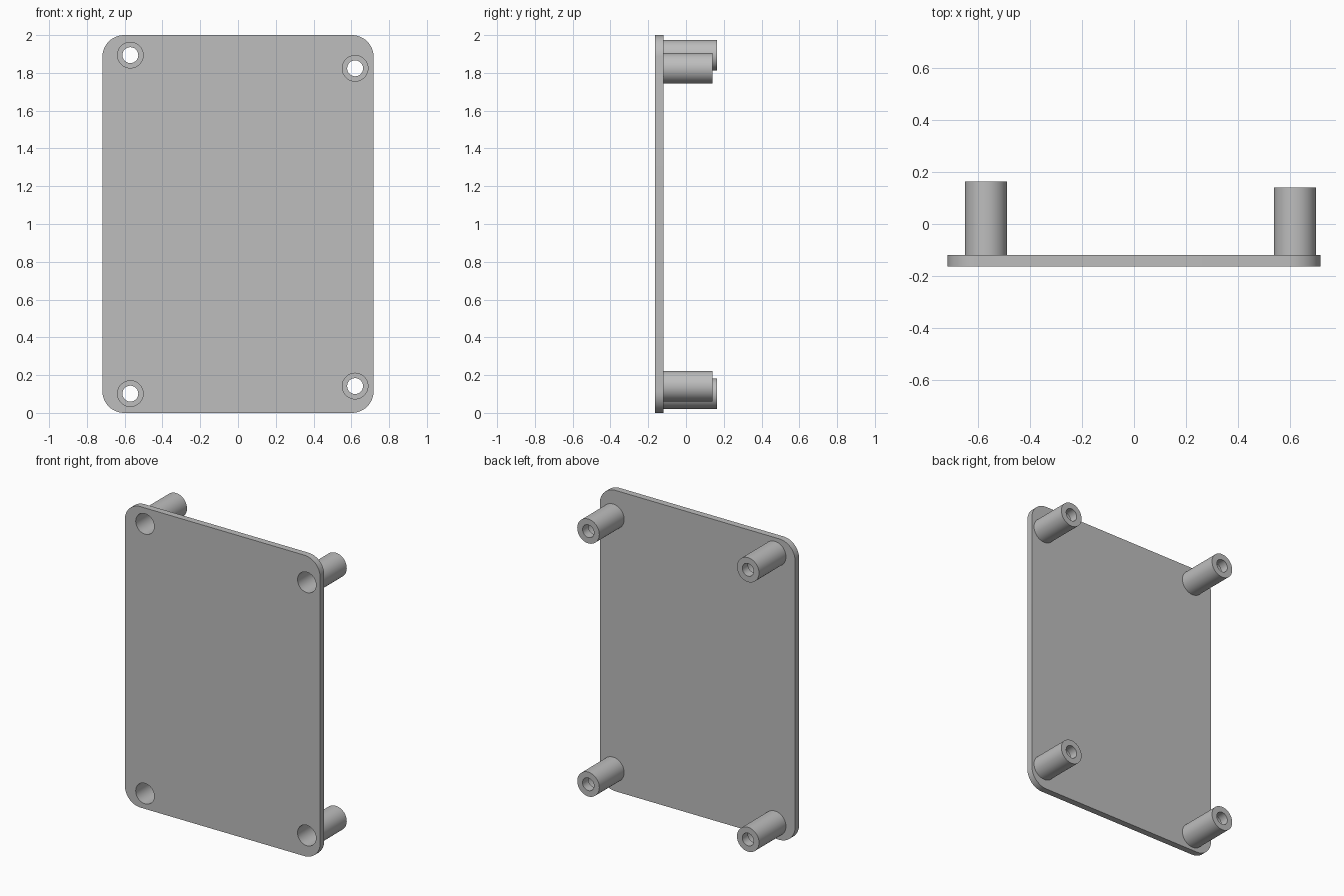
import bpy, bmesh
from math import pi, sin, cos, radians

if "Cube" in bpy.data.objects:
    bpy.data.objects.remove(bpy.data.objects["Cube"], do_unlink=True)

grey = bpy.data.materials.new("plain grey")
grey.use_nodes = True
colour = (0.51, 0.51, 0.51, 1)
grey.diffuse_color = colour
grey.node_tree.nodes["Principled BSDF"].inputs["Base Color"].default_value = colour

HALF_W, HEIGHT, CORNER = 0.718, 2.0, 0.115
FRONT, BACK = -0.163, -0.12
POST_R, RECESS_R, BORE_R = 0.081, 0.068, 0.042
END_WALL = 0.06
SIDES = 48


def make_object(name, bm):
    bmesh.ops.recalc_face_normals(bm, faces=bm.faces)
    mesh = bpy.data.meshes.new(name)
    bm.to_mesh(mesh)
    bm.free()
    obj = bpy.data.objects.new(name, mesh)
    bpy.context.collection.objects.link(obj)
    mesh.materials.append(grey)
    return obj


def smooth(obj):
    bpy.ops.object.select_all(action="DESELECT")
    obj.select_set(True)
    bpy.context.view_layer.objects.active = obj
    bpy.ops.object.shade_smooth_by_angle(angle=radians(30))


def prism(name, outline, y0, y1):
    """Extrude an x-z outline along y."""
    bm = bmesh.new()
    face = bm.faces.new([bm.verts.new((x, y0, z)) for x, z in outline])
    out = bmesh.ops.extrude_face_region(bm, geom=[face])
    moved = [v for v in out["geom"] if isinstance(v, bmesh.types.BMVert)]
    bmesh.ops.translate(bm, verts=moved, vec=(0, y1 - y0, 0))
    return make_object(name, bm)


def circle(x, z, r):
    return [(x + r * cos(2 * pi * i / SIDES), z + r * sin(2 * pi * i / SIDES))
            for i in range(SIDES)]


def lathe(name, x, z, profile):
    """Revolve a (radius, y) profile around an axis along y."""
    bm = bmesh.new()
    rings = [[bm.verts.new((px, y, pz)) for px, pz in circle(x, z, r)]
             for r, y in profile]
    for a, b in zip(rings, rings[1:]):
        for i in range(SIDES):
            j = (i + 1) % SIDES
            bm.faces.new((a[i], a[j], b[j], b[i]))
    return make_object(name, bm)


# Rounded plate
outline = []
steps = 12
for quarter, (sx, sz) in enumerate([(1, 1), (-1, 1), (-1, -1), (1, -1)]):
    cx = sx * (HALF_W - CORNER)
    cz = HEIGHT / 2 + sz * (HEIGHT / 2 - CORNER)
    for i in range(steps + 1):
        a = (quarter + i / steps) * pi / 2
        outline.append((cx + CORNER * cos(a), cz + CORNER * sin(a)))
plate = prism("plate", outline, FRONT, BACK)

# Hollow posts: name, x, z, back end
posts = [("upper_right_post", -0.57, 1.894, 0.163),
         ("lower_right_post", -0.57, 0.102, 0.163),
         ("upper_left_post", 0.62, 1.824, 0.141),
         ("lower_left_post", 0.62, 0.142, 0.141)]
for name, x, z, end in posts:
    floor = end - END_WALL
    post = lathe(name, x, z, [(POST_R, BACK), (POST_R, end), (BORE_R, end),
                              (BORE_R, floor), (RECESS_R, floor),
                              (RECESS_R, BACK)])
    smooth(post)

    # Matching screw recess through the plate
    cutter = prism("recess_cutter", circle(x, z, RECESS_R), FRONT - 0.05, BACK + 0.05)
    cutter.hide_render = True
    cut = plate.modifiers.new("recess", "BOOLEAN")
    cut.operation, cut.solver, cut.object = "DIFFERENCE", "EXACT", cutter
    bpy.context.view_layer.objects.active = plate
    bpy.ops.object.modifier_apply(modifier=cut.name)
    bpy.data.objects.remove(cutter, do_unlink=True)

smooth(plate)
